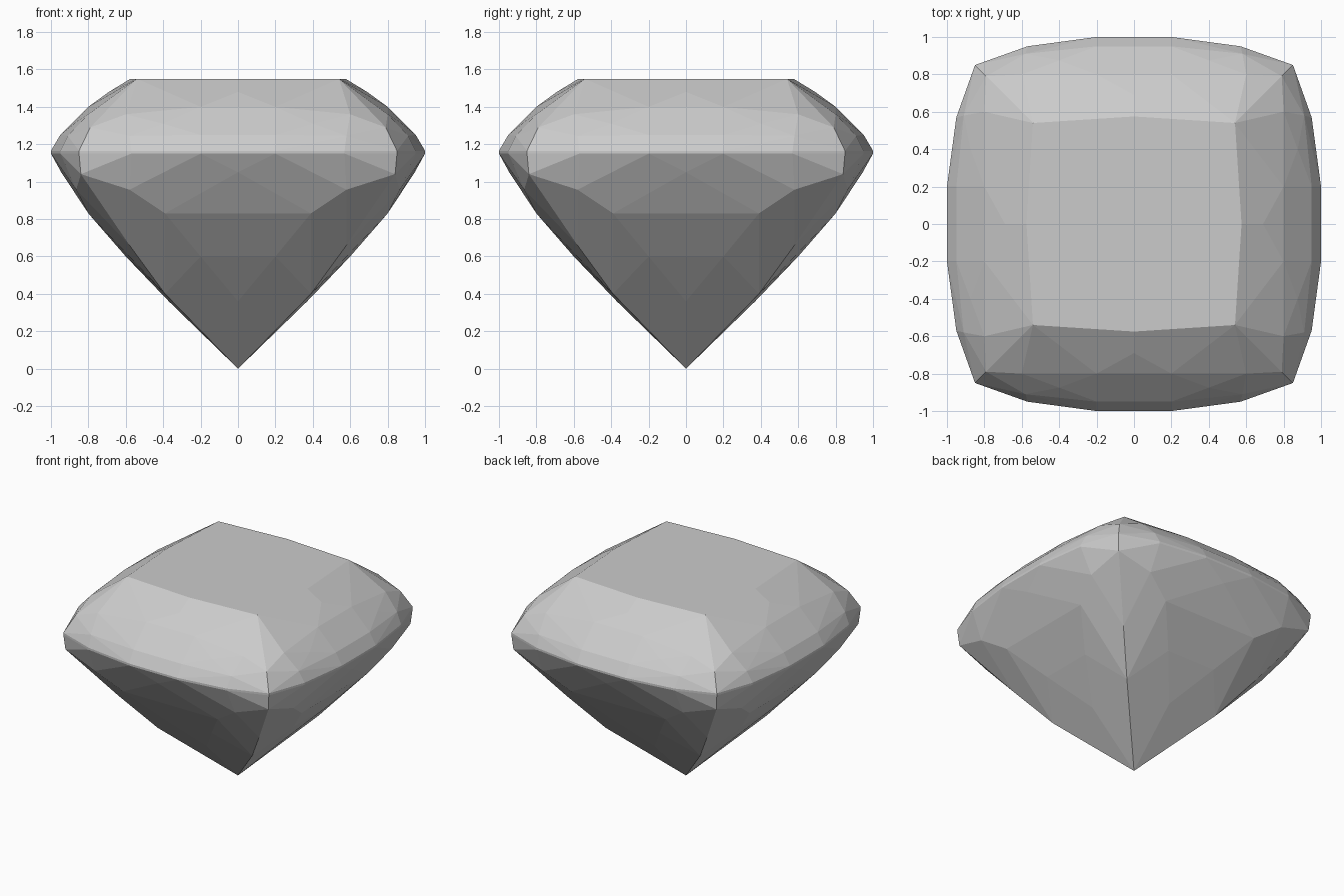
import bpy, bmesh, math
from mathutils import Matrix, Vector

cube = bpy.data.objects.get("Cube")
if cube:
    bpy.data.objects.remove(cube, do_unlink=True)

# Facet corners on half of one side: (along the side, outwards, height)
TABLE = [(0, .575, 1.55), (.54, .54, 1.55)]
CROWN = [(0, .69, 1.48), (.2, .80, 1.40), (.6, .80, 1.36), (.79, .79, 1.29),
         (0, .885, 1.315), (.4, .875, 1.31), (.2, .95, 1.25), (.58, .91, 1.245)]
GIRDLE = [(.2, 1), (.57, .95), (.85, .85)]
PAVILION = [(0, .945, 1.05), (.4, .93, 1.05), (.84, .84, 1.04), (.2, .885, .957),
            (.58, .865, .957), (0, .805, .83), (.39, .80, .83), (.58, .58, .66),
            (.2, .60, .60), (.39, .39, .40), (0, .37, .36), (.2, .2, .2)]

side = TABLE + CROWN + PAVILION
side += [(x, y, z) for x, y in GIRDLE for z in (1.15, 1.165)]

# Repeat the side around the stone and wrap it in flat facets
bm = bmesh.new()
bm.verts.new((0, 0, 0))
for turn in range(4):
    spin = Matrix.Rotation(turn * math.pi / 2, 3, 'Z')
    for x, y, z in side:
        for mirror in (1, -1):
            bm.verts.new(spin @ Vector((x * mirror, y, z)))
bmesh.ops.remove_doubles(bm, verts=bm.verts, dist=0.002)
hull = bmesh.ops.convex_hull(bm, input=bm.verts)
inside = [v for v in hull["geom_interior"] if isinstance(v, bmesh.types.BMVert)]
bmesh.ops.delete(bm, geom=inside, context='VERTS')
bmesh.ops.dissolve_limit(bm, angle_limit=math.radians(1.5),
                         verts=bm.verts, edges=bm.edges)
bmesh.ops.recalc_face_normals(bm, faces=bm.faces)

mesh = bpy.data.meshes.new("cut_gemstone")
bm.to_mesh(mesh)
bm.free()
gem = bpy.data.objects.new("cut_gemstone", mesh)
bpy.context.collection.objects.link(gem)

# Plain grey stone
grey = bpy.data.materials.new("light_grey")
grey.use_nodes = True
colour = (.6, .6, .6, 1)
grey.diffuse_color = colour
grey.node_tree.nodes["Principled BSDF"].inputs["Base Color"].default_value = colour
mesh.materials.append(grey)
